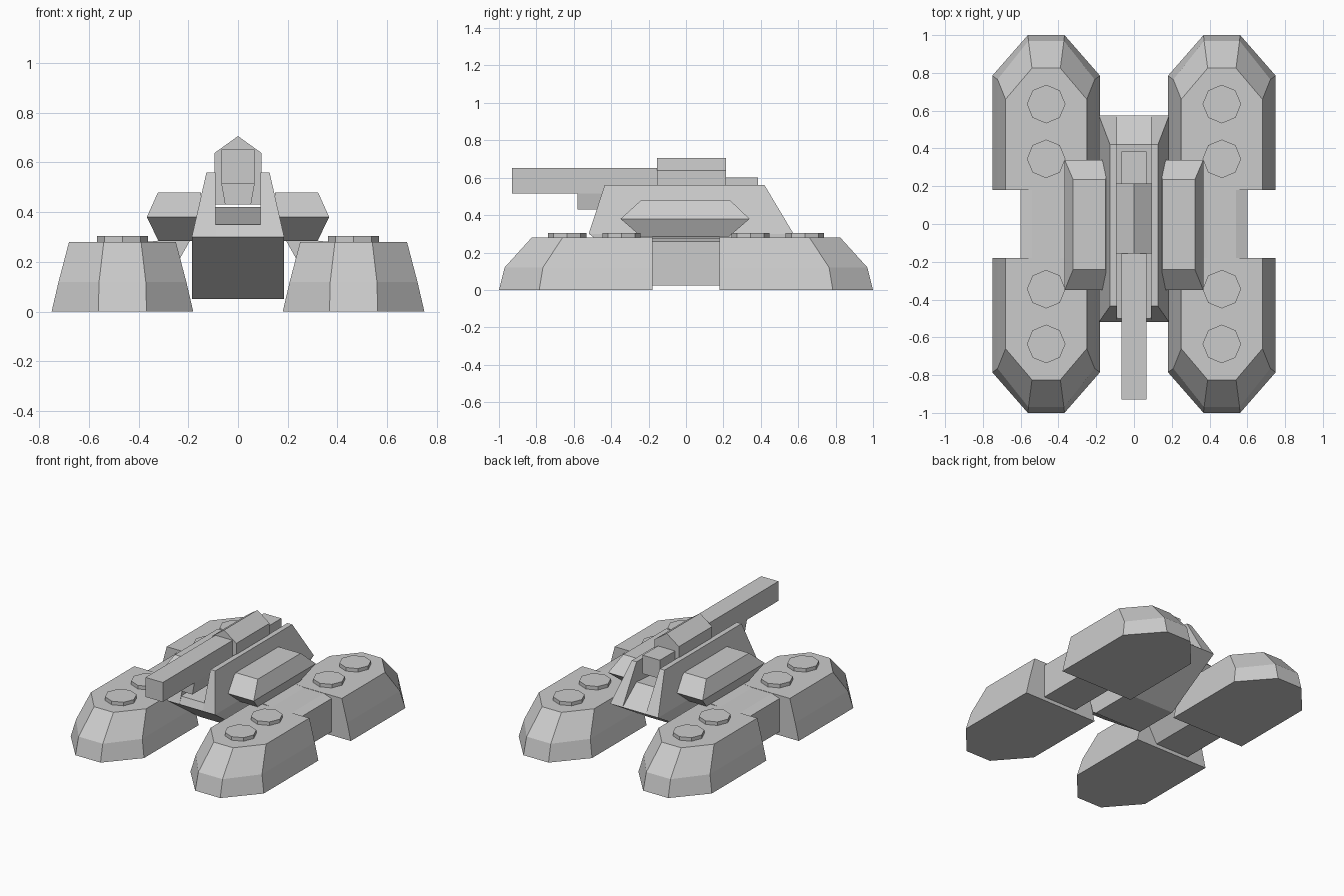
import bpy, bmesh

if "Cube" in bpy.data.objects:
    bpy.data.objects.remove(bpy.data.objects["Cube"])


def finish(bm, name):
    bmesh.ops.recalc_face_normals(bm, faces=bm.faces[:])
    mesh = bpy.data.meshes.new(name)
    bm.to_mesh(mesh)
    bm.free()
    obj = bpy.data.objects.new(name, mesh)
    bpy.context.collection.objects.link(obj)
    return obj


def loft(name, rings, sx=1, sy=1):
    """Closed solid through matching rings of 3D points, optionally mirrored."""
    bm = bmesh.new()
    loops = [[bm.verts.new((x * sx, y * sy, z)) for x, y, z in r] for r in rings]
    n = len(loops[0])
    for a, b in zip(loops, loops[1:]):
        for i in range(n):
            j = (i + 1) % n
            bm.faces.new((a[i], a[j], b[j], b[i]))
    bm.faces.new(loops[0])
    bm.faces.new(loops[-1])
    return finish(bm, name)


def rect(x0, x1, y0, y1, z):
    return [(x0, y0, z), (x1, y0, z), (x1, y1, z), (x0, y1, z)]


def box(name, x, y0, y1, z0, z1, bottom_x=None):
    bx = bottom_x or x
    return loft(name, [rect(-bx, bx, y0, y1, z0), rect(-x, x, y0, y1, z1)])


def along_y(name, profile, y0, y1, sx=1):
    return loft(name, [[(x, y, z) for x, z in profile] for y in (y0, y1)], sx)


def along_x(name, profile, x0, x1, sx=1):
    return loft(name, [[(x, y, z) for y, z in profile] for x in (x0, x1)], sx)


def pod_ring(side, nose, corner_y, nose_y, z):
    """Six-sided pod outline: half widths and the y of corner and nose."""
    c = 0.465
    return [(c - side, 0.18, z), (c + side, 0.18, z), (c + side, corner_y, z),
            (c + nose, nose_y, z), (c - nose, nose_y, z), (c - side, corner_y, z)]


# Track pods with two octagonal caps each
pod = [pod_ring(0.285, 0.097, 0.785, 1.0, 0),
       pod_ring(0.257, 0.094, 0.765, 0.97, 0.12),
       pod_ring(0.215, 0.075, 0.66, 0.825, 0.28)]
for sx in (-1, 1):
    for sy in (-1, 1):
        loft("track_pod", pod, sx, sy)
        for y in (0.345, 0.635):
            bpy.ops.mesh.primitive_cylinder_add(
                vertices=8, radius=0.102, depth=0.045,
                location=(sx * 0.465, sy * y, 0.2825))
            bpy.context.object.name = "pod_cap"

    # Beam joining front and rear pods, sloping up into the hull
    along_y("pod_beam", [(0.34, 0.025), (0.60, 0.025), (0.60, 0.258), (0.54, 0.278),
                         (0.39, 0.278), (0.15, 0.30), (0.185, 0.30)], -0.18, 0.18, sx)

    # Faceted side blister
    loft("side_blister", [rect(0.14, 0.32, -0.24, 0.23, 0.285),
                          rect(0.14, 0.367, -0.35, 0.34, 0.38),
                          rect(0.15, 0.322, -0.24, 0.235, 0.48)], sx)

    # Leaning hull side wall
    loft("hull_wall", [rect(0.09, 0.186, -0.52, 0.575, 0.30),
                       rect(0.09, 0.127, -0.435, 0.42, 0.56)], sx)

# Boat-shaped lower hull and the trough floor between the walls
along_x("lower_hull", [(-0.52, 0.30), (-0.16, 0.05), (0.16, 0.05), (0.575, 0.30)],
        -0.186, 0.186)
along_x("hull_core", [(-0.52, 0.30), (-0.50, 0.35), (0.42, 0.42), (0.575, 0.30)],
        -0.09, 0.09)

# Gun: barrel, cradle, gabled housing and breech
box("gun_barrel", 0.067, -0.93, -0.10, 0.515, 0.652)
box("gun_cradle", 0.067, -0.58, 0.20, 0.43, 0.515, 0.052)
along_y("gun_housing", [(-0.095, 0.43), (0.095, 0.43), (0.095, 0.638),
                        (0, 0.706), (-0.095, 0.638)], -0.155, 0.215)
box("gun_breech", 0.067, 0.20, 0.385, 0.47, 0.60)
